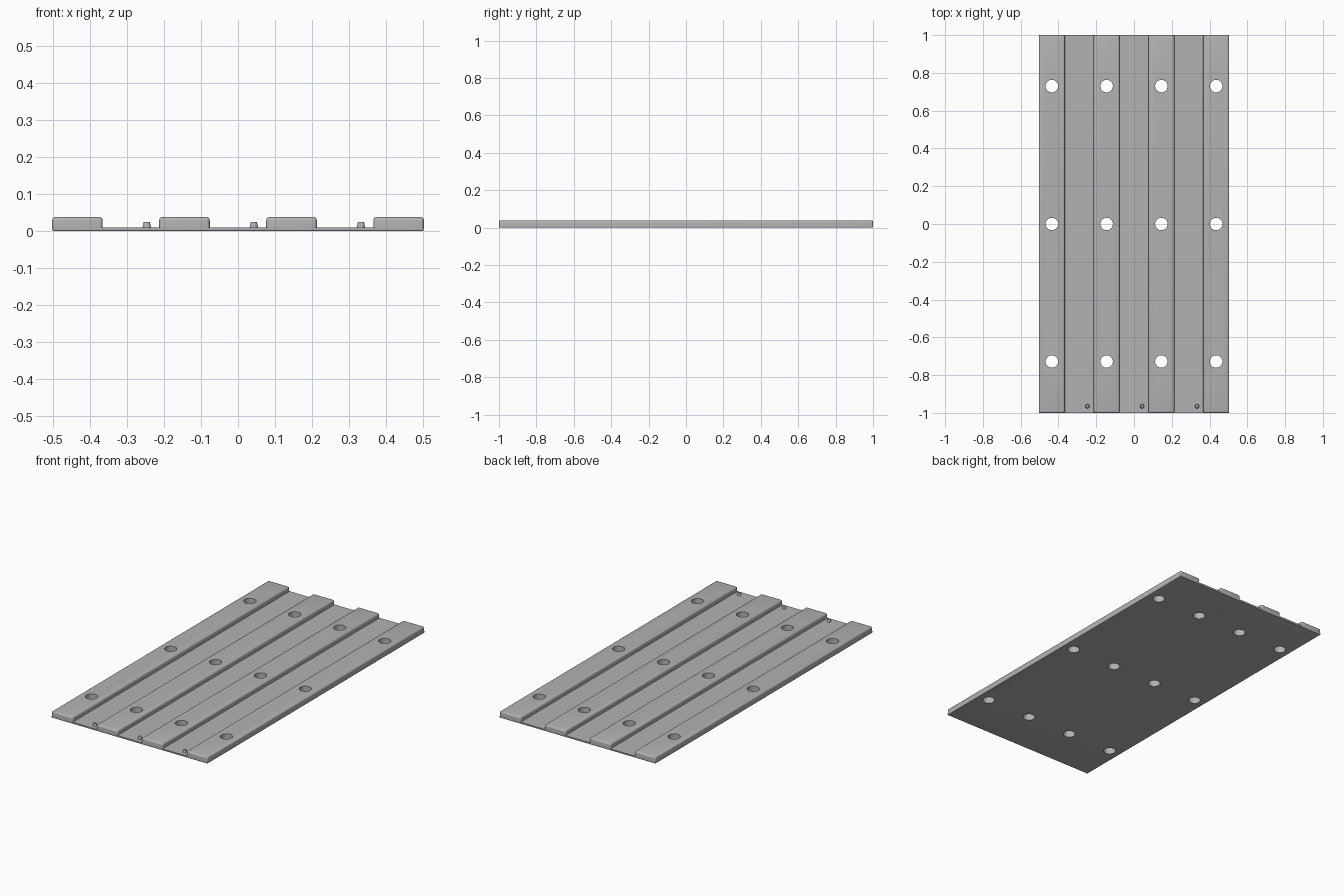
import bpy
import bmesh
from mathutils import Matrix

cube = bpy.data.objects.get("Cube")
if cube:
    bpy.data.objects.remove(cube, do_unlink=True)

PITCH, SLAT_W = 0.29, 0.137
PLATE_H, TOP = 0.01, 0.038
HALF_W = 1.5 * PITCH + SLAT_W / 2
slat_x = [(i - 1.5) * PITCH for i in range(4)]
hole_y = [-0.728, 0, 0.73]

grey = bpy.data.materials.new("plain grey")
grey.use_nodes = True
colour = (0.45, 0.45, 0.45, 1)
grey.diffuse_color = colour
grey.node_tree.nodes["Principled BSDF"].inputs["Base Color"].default_value = colour


def finish(name, bm):
    mesh = bpy.data.meshes.new(name)
    bm.to_mesh(mesh)
    bm.free()
    mesh.materials.append(grey)
    obj = bpy.data.objects.new(name, mesh)
    bpy.context.collection.objects.link(obj)
    return obj


def box(name, x, width, z0, z1, keep, radius):
    """Full-length board whose edges chosen by keep(edge) are rounded."""
    bm = bmesh.new()
    bmesh.ops.create_cube(bm, size=1)
    bmesh.ops.scale(bm, vec=(width, 2, z1 - z0), verts=bm.verts)
    bmesh.ops.translate(bm, vec=(x, 0, (z0 + z1) / 2), verts=bm.verts)
    mid = (z0 + z1) / 2
    edges = [e for e in bm.edges if keep(e, mid)]
    bmesh.ops.bevel(bm, geom=edges, offset=radius, segments=4, profile=0.5,
                    affect='EDGES', clamp_overlap=True)
    return finish(name, bm)


def cone(bm, x, y, z0, z1, r0, r1, sides):
    bmesh.ops.create_cone(bm, cap_ends=True, segments=sides, radius1=r0, radius2=r1,
                          depth=z1 - z0, matrix=Matrix.Translation((x, y, (z0 + z1) / 2)))


def smooth(obj):
    bpy.ops.object.select_all(action='DESELECT')
    obj.select_set(True)
    bpy.context.view_layer.objects.active = obj
    bpy.ops.object.shade_smooth_by_angle(angle=0.6)


# Cutter for the bolt holes
bm = bmesh.new()
for x in slat_x:
    for y in hole_y:
        cone(bm, x, y, -0.05, 0.1, 0.033, 0.033, 40)
cutter = finish("hole_cutter", bm)
cutter.hide_render = True
cutter.hide_set(True)

# Thin backing plate with softened lower edges
parts = [box("backing_plate", 0, 2 * HALF_W, 0, PLATE_H,
             lambda e, mid: all(v.co.z < mid for v in e.verts), 0.004)]

# Raised slats with rounded tops and corners
for i, x in enumerate(slat_x):
    parts.append(box(f"slat_{i + 1}", x, SLAT_W, PLATE_H, TOP,
                     lambda e, mid: any(v.co.z > mid for v in e.verts), 0.009))

# Drill the holes through plate and slats
for obj in parts:
    mod = obj.modifiers.new("holes", 'BOOLEAN')
    mod.operation = 'DIFFERENCE'
    mod.solver = 'EXACT'
    mod.object = cutter
    bpy.ops.object.select_all(action='DESELECT')
    obj.select_set(True)
    bpy.context.view_layer.objects.active = obj
    bpy.ops.object.modifier_apply(modifier=mod.name)
    smooth(obj)
bpy.data.objects.remove(cutter, do_unlink=True)

# Small tapered pegs in the grooves near the front
for i, x in enumerate(slat_x[:3]):
    bm = bmesh.new()
    cone(bm, x + 0.188, -0.965, PLATE_H - 0.002, 0.025, 0.012, 0.008, 24)
    smooth(finish(f"locating_peg_{i + 1}", bm))
